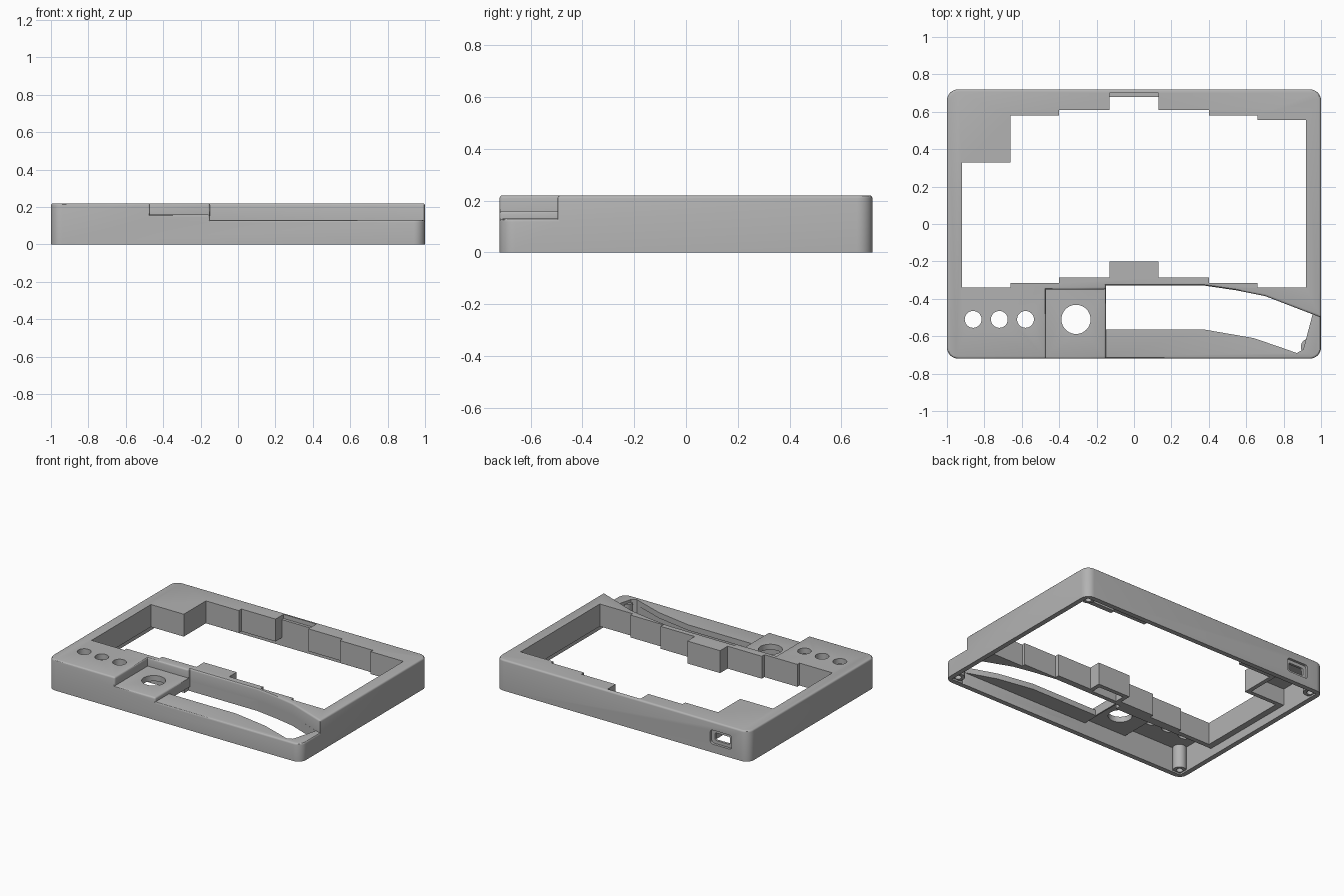
import bpy, bmesh, math
from mathutils import Vector

old = bpy.data.objects.get("Cube")
if old:
    bpy.data.objects.remove(old, do_unlink=True)

grey = bpy.data.materials.new("plain grey")
grey.use_nodes = True
COLOUR = (0.45, 0.45, 0.45, 1)
grey.diffuse_color = COLOUR
grey.node_tree.nodes["Principled BSDF"].inputs["Base Color"].default_value = COLOUR


def make(name, bm):
    bmesh.ops.recalc_face_normals(bm, faces=bm.faces)
    mesh = bpy.data.meshes.new(name)
    bm.to_mesh(mesh)
    bm.free()
    mesh.materials.append(grey)
    ob = bpy.data.objects.new(name, mesh)
    bpy.context.collection.objects.link(ob)
    return ob


def prism(name, pts, z0, z1):
    """Extrude an outline in plan from z0 to z1."""
    bm = bmesh.new()
    face = bm.faces.new([bm.verts.new((x, y, z0)) for x, y in pts])
    ext = bmesh.ops.extrude_face_region(bm, geom=[face])["geom"]
    verts = [g for g in ext if isinstance(g, bmesh.types.BMVert)]
    bmesh.ops.translate(bm, verts=verts, vec=(0, 0, z1 - z0))
    return make(name, bm)


def rect(x0, y0, x1, y1):
    return [(x0, y0), (x1, y0), (x1, y1), (x0, y1)]


def rounded(w, d, r, seg=8):
    """Outline of a centred rounded rectangle with half sizes w and d."""
    pts = []
    for k, (sx, sy) in enumerate([(1, 1), (-1, 1), (-1, -1), (1, -1)]):
        for i in range(seg + 1):
            a = math.pi / 2 * (k + i / seg)
            pts.append((sx * (w - r) + r * math.cos(a), sy * (d - r) + r * math.sin(a)))
    return pts


def circle(cx, cy, r, n=40):
    return [(cx + r * math.cos(math.tau * i / n), cy + r * math.sin(math.tau * i / n))
            for i in range(n)]


def activate(ob):
    bpy.ops.object.select_all(action="DESELECT")
    ob.select_set(True)
    bpy.context.view_layer.objects.active = ob


def cut(ob, cutter):
    mod = ob.modifiers.new("cut", "BOOLEAN")
    mod.operation, mod.solver, mod.object = "DIFFERENCE", "EXACT", cutter
    activate(ob)
    bpy.ops.object.modifier_apply(modifier=mod.name)
    bpy.data.objects.remove(cutter, do_unlink=True)


def hole(pts, z0=-0.1, z1=0.3):
    cut(case, prism("cutter", pts, z0, z1))


TOP, SCOOP, PANEL, SKIRT = 0.22, 0.13, 0.16, 0.06

# Outer block, with the lowered panel and the scooped front corner
case = prism("case_shell", rounded(1, 0.72, 0.06), 0, TOP)
curve = [(-0.15, -0.33), (0.38, -0.33), (0.55, -0.355), (0.70, -0.385), (1.0, -0.5)]
hole(curve + [(1.1, -0.54), (1.1, -0.8), (-0.15, -0.8)], SCOOP)
hole(rect(-0.47, -0.8, -0.14, -0.35), PANEL)

# Soften the outer upper edges
bm = bmesh.new()
bm.from_mesh(case.data)
bmesh.ops.dissolve_limit(bm, angle_limit=0.01, verts=bm.verts, edges=bm.edges)
edges = [e for e in bm.edges if len(e.link_faces) == 2 and e.is_convex
         and e.calc_face_angle() > 0.6 and min(v.co.z for v in e.verts) > 0.1]
bmesh.ops.bevel(bm, geom=edges, offset=0.012, segments=3, profile=0.5, affect="EDGES")
bm.to_mesh(case.data)
bm.free()

# Stepped display opening
steps = [(0.92, 0.555), (0.66, 0.555), (0.66, 0.58), (0.40, 0.58), (0.40, 0.61),
         (0.13, 0.61), (0.13, 0.68), (-0.13, 0.68), (-0.13, 0.61), (-0.40, 0.61),
         (-0.40, 0.58), (-0.66, 0.58), (-0.66, 0.33), (-0.92, 0.33)]
front = [(-0.92, -0.34), (-0.66, -0.34), (-0.66, -0.315), (-0.40, -0.315),
         (-0.40, -0.285), (-0.13, -0.285), (-0.13, -0.20)]
hole(steps + front + [(-x, y) for x, y in reversed(front)])
hole(rect(-0.13, 0.6, 0.13, 0.70), 0.19)

# Hollow underside: rim, front bays, rear bays
hole(rounded(0.965, 0.685, 0.03), -0.1, SKIRT)
hole(rect(-0.965, -0.685, -0.50, -0.375), -0.1, 0.18)
hole(rect(-0.501, -0.685, -0.16, -0.375), -0.1, 0.12)
hole(curve[:-1] + [(0.965, -0.487), (0.965, -0.685), (-0.161, -0.685), (-0.161, -0.33)],
     -0.1, 0.09)
hole(rect(-0.10, -0.30, 0.10, -0.23), -0.1, 0.18)
for bay in [(-0.965, 0.36, -0.69, 0.685), (-0.70, 0.64, -0.16, 0.685),
            (0.16, 0.64, 0.68, 0.685), (0.67, 0.59, 0.965, 0.685)]:
    hole(rect(*bay), -0.1, 0.18)

# Slot in the scoop floor
hole(curve[:-1] + [(0.955, -0.483), (0.905, -0.67), (0.87, -0.69), (0.80, -0.665),
                   (0.64, -0.61), (0.38, -0.565), (-0.15, -0.565)], -0.1, 0.135)

# Round button and knob holes
for x in (-0.86, -0.72, -0.58):
    hole(circle(x, -0.51, 0.045))
hole(circle(-0.31, -0.51, 0.078))

# Rear port: a shallow recess with a smaller hole through the wall
for w, h, r, depth in [(0.085, 0.05, 0.02, 0.018), (0.06, 0.027, 0.012, 0.08)]:
    port = prism("cutter", rounded(w, h, r), -depth, 0.1)
    port.rotation_euler.x = -math.pi / 2
    port.location = (-0.78, 0.72, 0.11)
    bpy.context.view_layer.update()
    cut(case, port)

# Screw posts in the corners
posts = []
for sx in (-1, 1):
    for sy in (-1, 1):
        top = 0.11 if (sx, sy) == (1, -1) else 0.20
        post = prism("screw_post", circle(sx * 0.937, sy * 0.657, 0.045, 24), 0.012, top)
        cut(post, prism("cutter", circle(sx * 0.937, sy * 0.657, 0.022, 20), -0.1, 0.09))
        posts.append(post)

for ob in [case] + posts:
    activate(ob)
    bpy.ops.object.shade_smooth_by_angle(angle=math.radians(30))
